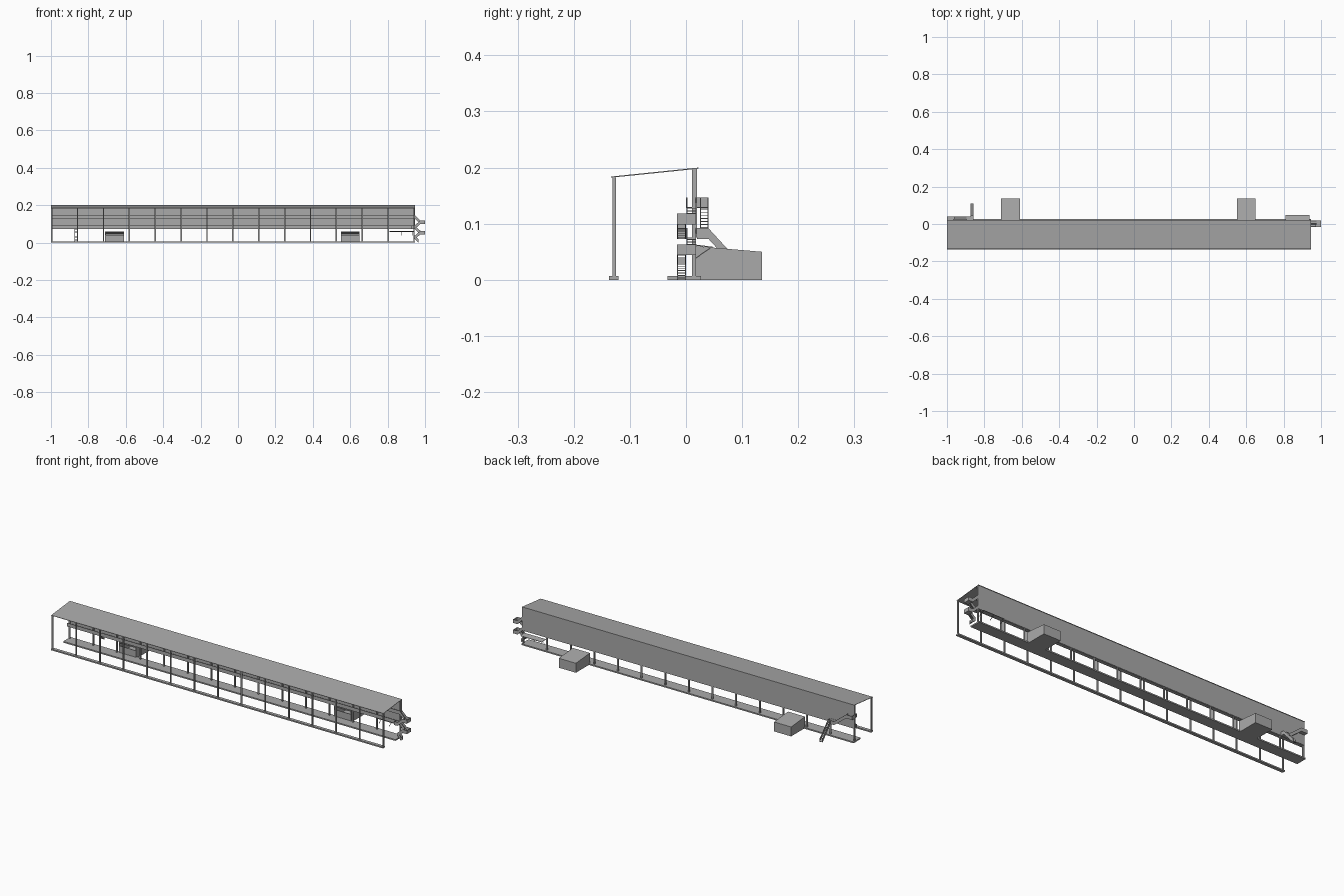
import bpy
import bmesh
from mathutils import Vector

cube = bpy.data.objects.get("Cube")
if cube:
    bpy.data.objects.remove(cube, do_unlink=True)


def make_material(name, value):
    mat = bpy.data.materials.new(name)
    mat.use_nodes = True
    color = (value, value, value, 1)
    mat.diffuse_color = color
    mat.node_tree.nodes["Principled BSDF"].inputs["Base Color"].default_value = color
    return mat


grey = make_material("plain grey", 0.4)


def prism(name, points, offset):
    """Closed solid: a polygon swept along an offset vector."""
    bm = bmesh.new()
    face = bm.faces.new([bm.verts.new(p) for p in points])
    swept = bmesh.ops.extrude_face_region(bm, geom=[face])
    verts = [g for g in swept["geom"] if isinstance(g, bmesh.types.BMVert)]
    bmesh.ops.translate(bm, verts=verts, vec=Vector(offset))
    bmesh.ops.recalc_face_normals(bm, faces=bm.faces)
    mesh = bpy.data.meshes.new(name)
    bm.to_mesh(mesh)
    bm.free()
    mesh.materials.append(grey)
    obj = bpy.data.objects.new(name, mesh)
    bpy.context.collection.objects.link(obj)
    return obj


def box(name, x0, x1, y0, y1, z0, z1):
    return prism(name, [(x0, y0, z0), (x1, y0, z0), (x1, y1, z0), (x0, y1, z0)],
                 (0, 0, z1 - z0))


def section(name, x0, x1, outline):
    """Sweep a (y, z) outline along x."""
    return prism(name, [(x0, y, z) for y, z in outline], (x1 - x0, 0, 0))


RAIL = 0.019   # parapet height
T = 0.0015     # sheet thickness


def landing(name, x0, x1, y0, y1, z, sides):
    """Floor plate with solid parapets on the chosen sides."""
    box(name + "_floor", x0, x1, y0, y1, z, z + 0.002)
    edges = {"left": (x1 - T, x1, y0, y1), "right": (x0, x0 + T, y0, y1),
             "front": (x0, x1, y0, y0 + T), "back": (x0, x1, y1 - T, y1)}
    for side in sides.split():
        box(f"{name}_{side}_parapet", *edges[side], z, z + RAIL)


def flight(name, start, end, across, steps=7):
    """Straight stair between two points with solid sloping parapets."""
    start, end, across = Vector(start), Vector(end), Vector(across)
    up = Vector((0, 0, RAIL))
    side = across.normalized() * T
    for label, shift in (("near", Vector()), ("far", across - side)):
        a, b = start + shift, end + shift
        prism(f"{name}_{label}_parapet", [a, b, b + up, a + up], side)
    run = (end - start) / steps
    flat = Vector((run.x, run.y, 0))
    for i in range(steps):
        a = start + run * (i + 0.5)
        prism(f"{name}_tread", [a, a + flat, a + flat + across, a + across], (0, 0, 0.0015))


X0, X1 = -1.0, 0.945

# Main shell: sloping roof, rear wall, ground beams
section("roof", X0, X1, [(-0.134, 0.182), (0.022, 0.198), (0.022, 0.2), (-0.134, 0.184)])
box("rear_wall", X0, X1, 0.018, 0.02, 0.075, 0.198)
box("front_ground_beam", X0, X1, -0.137, -0.12, 0, 0.007)
box("rear_ground_slab", X0, X1, -0.033, 0.027, 0, 0.007)

# Columns
BAYS = 14
for i in range(BAYS + 1):
    x = X0 + 0.004 + (X1 - X0 - 0.008) * i / BAYS
    box("front_column", x - 0.0035, x + 0.0035, -0.131, -0.125, 0.006, 0.1825)
    box("rear_column", x - 0.0035, x + 0.0035, 0.011, 0.018, 0.006, 0.198)

# Two galleries along the inside of the wall
for z in (0.128, 0.073):
    landing("gallery", X0, X1, 0.0, 0.018, z, "front")

# Rear annexes: hollow, with a viewing gap under the front of the roof
for x in (-0.71, 0.55):
    x2 = x + 0.1
    box("annex_floor", x, x2, 0.018, 0.135, 0, 0.003)
    box("annex_front", x, x2, 0.018, 0.021, 0, 0.042)
    box("annex_back", x, x2, 0.132, 0.135, 0, 0.05)
    section("annex_roof", x, x2, [(0.018, 0.056), (0.135, 0.047), (0.135, 0.05), (0.018, 0.06)])
    for side in (x, x2 - 0.003):
        section("annex_side", side, side + 0.003,
                [(0.018, 0), (0.135, 0), (0.135, 0.05), (0.018, 0.06)])

# Small rear canopy with struts
section("rear_canopy", 0.81, 0.937, [(0.016, 0.061), (0.047, 0.057), (0.047, 0.059), (0.016, 0.063)])
for x in (0.812, 0.872, 0.933):
    section("canopy_strut", x, x + 0.002, [(0.018, 0.038), (0.045, 0.057), (0.042, 0.057), (0.018, 0.04)])

# Left end stair: two switchbacks
for top in (0.128, 0.073):
    mid, low = top - 0.029, max(top - 0.055, 0)
    landing("left_end_landing", 0.975, 1.0, -0.016, 0.018, mid, "left front back")
    flight("left_end_upper_flight", (X1, 0.001, top), (0.975, 0.001, mid), (0, 0.017, 0))
    flight("left_end_lower_flight", (0.975, -0.016, mid), (X1, -0.016, low), (0, 0.016, 0))
landing("left_end_platform", 0.925, X1, -0.016, 0.0, 0.073, "right front")
flight("left_end_bottom_flight", (X1 + 0.002, -0.016, 0.018), (0.965, -0.016, 0), (0, 0.016, 0), 4)

# Right end stair: behind the wall, then out to the ground
landing("right_end_top_landing", X0, -0.965, 0.018, 0.04, 0.128, "right back")
flight("right_end_upper_flight", (-0.965, 0.025, 0.128), (-0.895, 0.025, 0.073), (0, 0.015, 0), 10)
landing("right_end_lower_landing", -0.895, -0.858, 0.02, 0.04, 0.073, "left front")
box("right_end_landing_back", -0.895, -0.874, 0.0385, 0.04, 0.073, 0.092)
flight("right_end_ground_flight", (-0.874, 0.04, 0.073), (-0.874, 0.107, 0), (0.016, 0, 0), 12)
